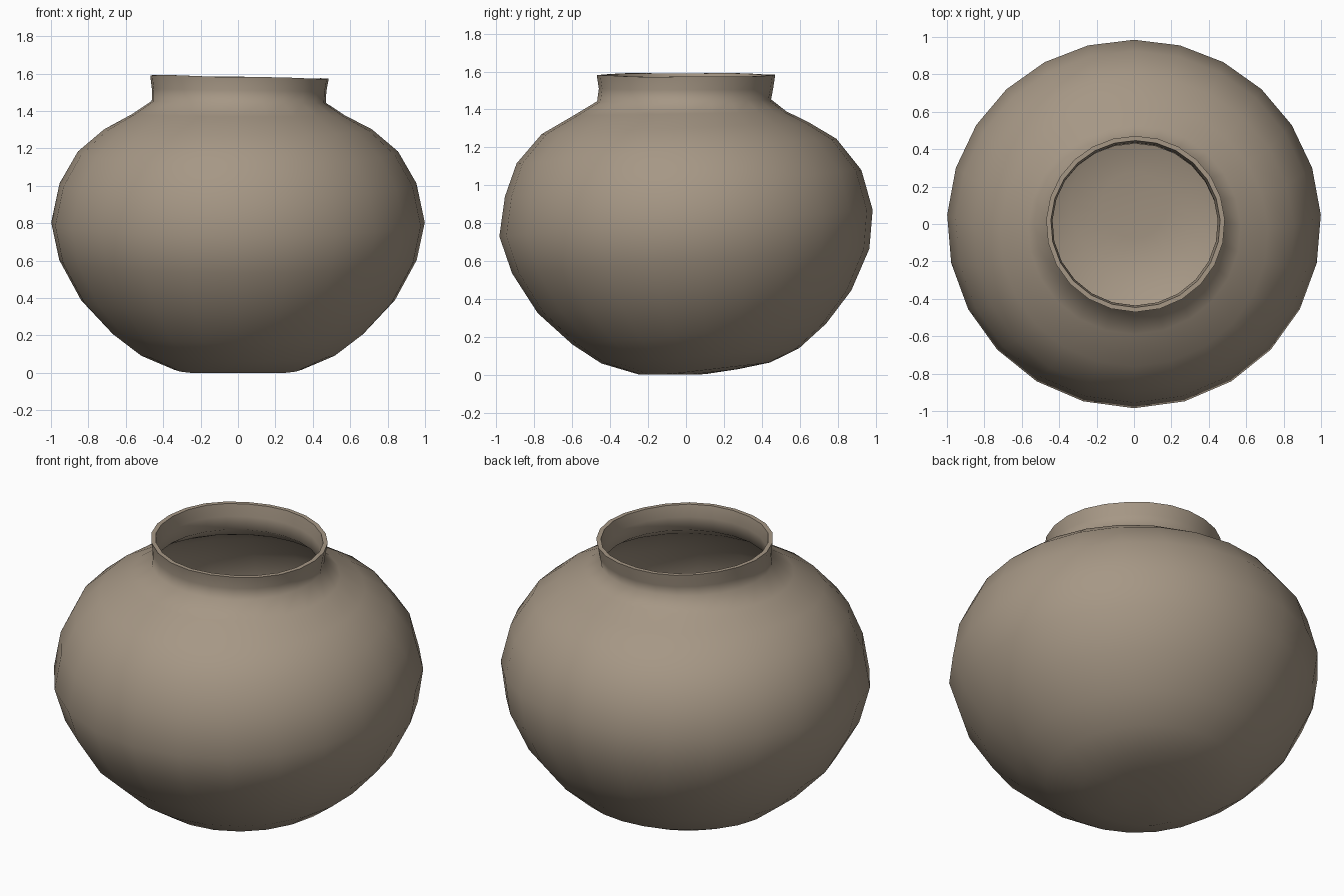
import bpy, bmesh, math
from mathutils import Vector

if "Cube" in bpy.data.objects:
    bpy.data.objects.remove(bpy.data.objects["Cube"])

SEG = 24
WALL = 0.025

# Outer profile, floor to rim: radius, height, y shift, y slope (hand-thrown lean)
RINGS = [
    (0.18, 0.010, 0.10, 0.02), (0.35, 0.025, 0.10, 0.04),
    (0.53, 0.10, 0.075, 0.04), (0.68, 0.215, 0.07, 0.055),
    (0.84, 0.385, 0.045, 0.06), (0.957, 0.60, 0.025, 0.065),
    (1.00, 0.80, 0.0, 0.07), (0.955, 1.01, -0.015, 0.07),
    (0.857, 1.18, -0.05, 0.065), (0.717, 1.30, -0.055, 0.03),
    (0.568, 1.38, -0.03, 0.01), (0.466, 1.448, -0.01, 0.005),
    (0.467, 1.51, 0.0, 0.0), (0.478, 1.582, 0.0, 0.0),
]


def inner_profile():
    """Offset the profile inwards by the wall thickness."""
    out = []
    for i, (r, z, cy, dz) in enumerate(RINGS):
        a, b = RINGS[max(i - 1, 0)], RINGS[min(i + 1, len(RINGS) - 1)]
        t = Vector((b[0] - a[0], b[1] - a[1])).normalized()
        if i == len(RINGS) - 1:
            t = Vector((0, 1))          # level lip
        out.append((r - t.y * WALL, z + t.x * WALL, cy, dz))
    return out


def add_ring(bm, r, z, cy, dz):
    verts = []
    up = max(0.0, (z - 1.3) / 0.28)     # neck only: sideways shift and uneven lip
    for i in range(SEG):
        a = math.pi / 2 + 2 * math.pi * i / SEG
        wave = 0.005 * max(0, up - 0.6) * math.sin(5 * a + 1)
        c = a + 0.05 * math.cos(a)
        x, y = r * math.cos(c), r * math.sin(c)
        verts.append(bm.verts.new((x + 0.008 * up, y * 0.985 + cy,
                                   max(0, z + dz * math.sin(c) - 0.02 * up * x + wave))))
    return verts


bm = bmesh.new()
inner = inner_profile()
loops = [add_ring(bm, *p) for p in RINGS + inner[::-1]]

# Walls, over the lip and down the inside
for lo, hi in zip(loops, loops[1:]):
    for i in range(SEG):
        j = (i + 1) % SEG
        bm.faces.new((lo[i], lo[j], hi[j], hi[i]))

# Floor, outside and inside
for ring, z in ((loops[0], 0.003), (loops[-1], 0.03)):
    mid = bm.verts.new((0, 0.1, z))
    for i in range(SEG):
        bm.faces.new((mid, ring[i], ring[(i + 1) % SEG]))
bmesh.ops.recalc_face_normals(bm, faces=bm.faces)

mesh = bpy.data.meshes.new("pot")
bm.to_mesh(mesh)
bm.free()
pot = bpy.data.objects.new("pot", mesh)
bpy.context.collection.objects.link(pot)

# Clay colour
clay = bpy.data.materials.new("brown clay")
clay.diffuse_color = (0.38, 0.31, 0.235, 1)
clay.use_nodes = True
clay.node_tree.nodes["Principled BSDF"].inputs["Base Color"].default_value = clay.diffuse_color
mesh.materials.append(clay)

# Smooth body, sharp lip
bpy.context.view_layer.objects.active = pot
pot.select_set(True)
bpy.ops.object.shade_smooth_by_angle(angle=math.radians(70))
